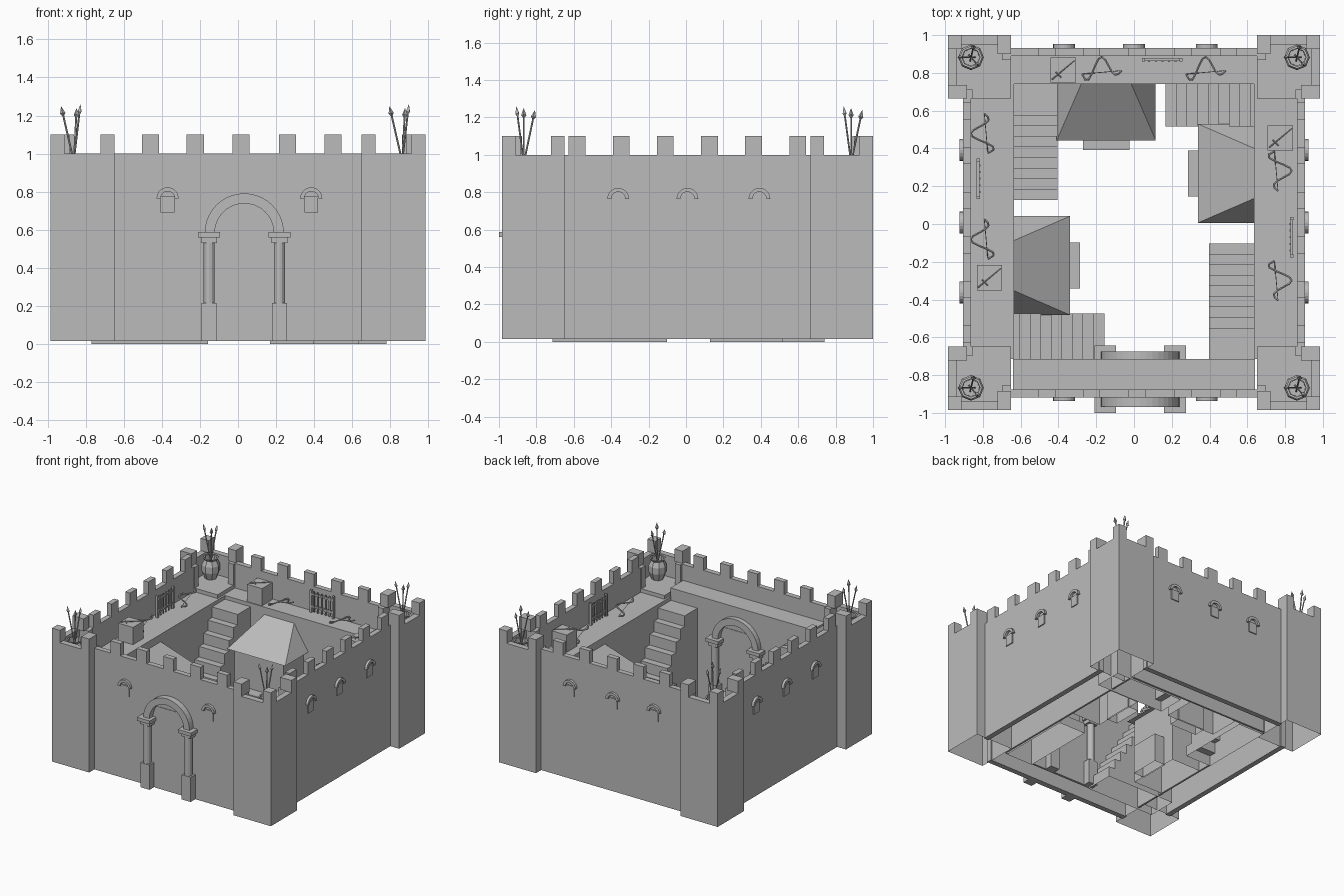
import bpy, bmesh, math
from mathutils import Matrix, Vector

if "Cube" in bpy.data.objects:
    bpy.data.objects.remove(bpy.data.objects["Cube"], do_unlink=True)

stone = bpy.data.materials.new("grey stone")
stone.use_nodes = True
GREY = (0.5, 0.5, 0.5, 1)
stone.diffuse_color = GREY
stone.node_tree.nodes["Principled BSDF"].inputs["Base Color"].default_value = GREY

BASE, DECK, GATE_DECK, TOP = 0.015, 0.8, 0.87, 1.0
FLOOR = DECK + 0.03  # tower floor
CY = 0.0075  # centre of the walls in y


def finish(name, bm, matrix):
    bmesh.ops.recalc_face_normals(bm, faces=bm.faces)
    mesh = bpy.data.meshes.new(name)
    bm.to_mesh(mesh)
    bm.free()
    mesh.materials.append(stone)
    obj = bpy.data.objects.new(name, mesh)
    bpy.context.collection.objects.link(obj)
    obj.matrix_world = matrix


def frame(x, y, turn, z=0):
    """Local axes: x outwards, y along, turned by quarter turns."""
    return Matrix.Translation((x, y, z)) @ Matrix.Rotation(turn * math.pi / 2, 4, 'Z')


def add_box(bm, x, y, z, closed=True):
    size = Vector((x[1] - x[0], y[1] - y[0], z[1] - z[0]))
    mid = Vector((sum(x), sum(y), sum(z))) / 2
    new = bmesh.ops.create_cube(bm, size=1, matrix=Matrix.Translation(mid) @ Matrix.Diagonal(size).to_4x4())
    if not closed:
        faces = {f for v in new["verts"] for f in v.link_faces}
        low = min(faces, key=lambda f: f.calc_center_median().z)
        bmesh.ops.delete(bm, geom=[low], context='FACES_ONLY')


def boxes(name, items, matrix=Matrix(), closed=True):
    bm = bmesh.new()
    for item in items:
        add_box(bm, *item, closed=closed)
    finish(name, bm, matrix)


def add_rod(bm, a, b, r1, r2, sides=6):
    a, b = Vector(a), Vector(b)
    rot = (b - a).to_track_quat('Z', 'Y').to_matrix().to_4x4()
    bmesh.ops.create_cone(bm, cap_ends=True, segments=sides, radius1=r1, radius2=r2,
                          depth=(b - a).length, matrix=Matrix.Translation((a + b) / 2) @ rot)


def add_prism(bm, points, depth):
    """Extrude an outline given in local y, z from x = 0 to x = depth."""
    face = bm.faces.new([bm.verts.new((0, y, z)) for y, z in points])
    new = bmesh.ops.extrude_face_region(bm, geom=[face])["geom"]
    bmesh.ops.translate(bm, vec=(depth, 0, 0), verts=[g for g in new if isinstance(g, bmesh.types.BMVert)])


def arc(r, z, n=16):
    return [(r * math.cos(math.pi * i / n), z + r * math.sin(math.pi * i / n)) for i in range(n + 1)]


# Curtain walls with merlons: outward quarter turn, offset, half length, merlon positions
five = [-0.46, -0.225, 0.015, 0.26, 0.5]
six = [(i - 2.5) * 0.236 for i in range(6)]
for name, turn, dist, half, spots in (("right", 2, 0.905, 0.67, six), ("back", 1, 0.925, 0.66, five),
                                      ("left", 0, 0.905, 0.67, six), ("front", 3, 0.925, 0.66, five)):
    sign = -1 if turn in (1, 2) else 1
    wall = [((dist - 0.042, dist), (-half, half), (BASE, TOP))]
    wall += [((dist - 0.042, dist), (sign * s - 0.045, sign * s + 0.045), (TOP, 1.1)) for s in spots]
    boxes(name + "_wall", wall, frame(0, CY, turn))
    # Arched windows
    for s in (-0.37, 0, 0.385):
        if name == "front" and s == 0:
            continue
        bm = bmesh.new()
        add_prism(bm, arc(0.058, 0.765, 10) + arc(0.037, 0.765, 10)[::-1], 0.02)
        add_box(bm, (0, 0.008), (-0.036, 0.036), (0.69, 0.775))
        finish(name + "_window", bm, frame(0, CY, turn) @ Matrix.Translation((dist, sign * s, 0)))

# Walkways and courtyard walls
for side, s in (("left", 1), ("right", -1)):
    edge = sorted((0.635 * s, 0.875 * s))
    inner = sorted((0.635 * s, 0.65 * s))
    boxes(side + "_walkway", [(edge, (-0.66, 0.74), (DECK - 0.015, DECK)),
                              (inner, (-0.715, 0.74), (BASE, DECK))])
boxes("back_walkway", [((-0.66, 0.66), (0.74, 0.9), (DECK - 0.015, DECK)),
                       ((-0.635, 0.635), (0.74, 0.755), (BASE, DECK))])
boxes("front_walkway", [((-0.64, 0.64), (-0.89, -0.715), (GATE_DECK - 0.015, GATE_DECK)),
                        ((-0.64, 0.64), (-0.73, -0.715), (BASE, GATE_DECK))])

# Corner towers, with parapets on the two outer sides; local +x and +y point outwards
T = 0.335
for i, (sx, sy) in enumerate(((1, 1), (-1, 1), (-1, -1), (1, -1))):
    place = frame(sx * 0.65, CY + sy * 0.657, i)
    boxes("tower", [((0, T), (0, T), (BASE, FLOOR))], place, closed=False)
    w, m = 0.048, 0.072
    parts = [((T - w, T), (0, T), (FLOOR, TOP)), ((0, T - w), (T - w, T), (FLOOR, TOP)),
             ((0, w), (T - 0.13, T - w), (FLOOR, TOP)), ((T - 0.13, T - w), (0, w), (FLOOR, TOP)),
             ((T - m, T), (T - m, T), (TOP, 1.1)), ((T - 0.1, T), (0, m), (TOP, 1.1)),
             ((0, m), (T - 0.1, T), (TOP, 1.1))]
    boxes("tower_parapet", parts, place)

    # Storage pot with spears
    spot = frame(sx * 0.863, CY + sy * 0.875, 0, FLOOR)
    bm = bmesh.new()
    rings = []
    for r, z in ((0.045, 0), (0.068, 0.06), (0.068, 0.11), (0.05, 0.15), (0.06, 0.165), (0.048, 0.165), (0.045, 0.03)):
        rings.append([bm.verts.new((r * math.cos(k * math.pi / 4), r * math.sin(k * math.pi / 4), z)) for k in range(8)])
    for lo, hi in zip(rings, rings[1:]):
        for k in range(8):
            bm.faces.new((lo[k], lo[k - 1], hi[k - 1], hi[k]))
    bm.faces.new(rings[0])
    bm.faces.new(rings[-1])
    finish("pot", bm, spot)
    bm = bmesh.new()
    for x, y, h in ((-0.067, 0.0, 0.42), (0.015, 0.06, 0.41), (0.035, -0.04, 0.43)):
        foot, tip = Vector((-x * 0.3, -y * 0.3, 0.04)), Vector((x, y, h))
        neck, mid = foot.lerp(tip, 0.86), foot.lerp(tip, 0.9)
        add_rod(bm, foot, neck, 0.005, 0.005)
        add_rod(bm, neck, mid, 0.004, 0.014, 4)
        add_rod(bm, mid, tip, 0.014, 0, 4)
    finish("spears", bm, spot)

# Four staircases: local x runs down the flight, local y across it
for x, y, turn, width in ((-0.635, 0.74, 3, 0.23), (-0.77, -0.715, 0, 0.24),
                          (0.637, -0.715, 1, 0.24), (0.78, 0.74, 2, 0.225)):
    bm = bmesh.new()
    outline, u, h = [(0, 0)], 0, DECK - 0.03
    for k in range(9):
        outline.append((u, h))
        u += 0.165 if k == 0 else 0.056
        outline.append((u, h))
        h -= (DECK - 0.03) / 9
    outline.append((u, 0))
    add_prism(bm, outline, width)
    bmesh.ops.delete(bm, geom=[f for f in bm.faces if f.calc_center_median().z < 0.001], context='FACES_ONLY')
    # Swap the extrusion axis with the run of the steps
    bmesh.ops.transform(bm, verts=bm.verts, matrix=Matrix(((0, 1, 0, 0), (1, 0, 0, 0), (0, 0, 1, 0), (0, 0, 0, 1))))
    finish("staircase", bm, frame(x, y, turn))

# Three lean-to houses: local x points into the courtyard
for x, y, turn in ((-0.147, 0.74, 3), (0.635, 0.268, 2), (-0.635, -0.22, 0)):
    place = frame(x, y, turn)
    boxes("house_walls", [((0, 0.26), (-0.22, 0.22), (BASE, 0.55))], place, closed=False)
    boxes("house_counter", [((0.25, 0.348), (-0.122, 0.122), (BASE, 0.25))], place, closed=False)
    bm = bmesh.new()
    eave = [bm.verts.new(p) for p in ((0, -0.262, 0.54), (0.297, -0.262, 0.54), (0.297, 0.262, 0.54), (0, 0.262, 0.54))]
    ridge = [bm.verts.new((0, s * 0.133, 0.74)) for s in (-1, 1)]
    for f in ((eave[0], eave[1], ridge[0]), (eave[1], eave[2], ridge[1], ridge[0]), (eave[2], eave[3], ridge[1]), eave):
        bm.faces.new(f)
    finish("house_roof", bm, place)

# Gate surround, outside and inside
for name, y, turn, depth in (("outer", CY - 0.925, 3, 0.05), ("inner", -0.715, 1, 0.04)):
    place = frame(0.033, y, turn)
    bm = bmesh.new()
    add_prism(bm, arc(0.208, 0.583, 20) + arc(0.155, 0.583, 20)[::-1], depth)
    finish("gate_arch_" + name, bm, place)
    boxes("gate_door_" + name, [((0, 0.004), (-0.135, 0.135), (BASE, 0.68))], place)
    bm = bmesh.new()
    for s in (-1, 1):
        c = s * 0.185
        add_rod(bm, (0.03, c, 0.2), (0.03, c, 0.54), 0.029, 0.029, 12)
        add_box(bm, (0, 0.06), (c - 0.04, c + 0.04), (BASE, 0.215))
        add_box(bm, (0, 0.062), (c - 0.042, c + 0.042), (0.53, 0.565))
        add_box(bm, (0, depth + 0.0325), (c - 0.058, c + 0.058), (0.56, 0.588))
    finish("gate_columns_" + name, bm, place)

# Crates with a dagger on the lid
for x, y in ((-0.765, -0.285), (-0.375, 0.815), (0.775, 0.455)):
    place = frame(x, y, 0, DECK)
    boxes("crate", [((-0.067, 0.067), (-0.067, 0.067), (0, 0.14))], place)
    bm = bmesh.new()
    add_rod(bm, (-0.06, -0.05, 0.145), (0.06, 0.05, 0.145), 0.004, 0.002, 4)
    add_rod(bm, (-0.04, -0.01, 0.145), (-0.01, -0.04, 0.145), 0.004, 0.004, 4)
    finish("dagger", bm, place)

# Weapon racks against the walls: local x points to the wall
for x, y, turn in ((0.15, 0.87, 1), (-0.825, 0.24, 2), (0.835, -0.07, 0)):
    rack = [((-0.008, 0.008), (-0.105, 0.105), (z, z + 0.016)) for z in (0.04, 0.14)]
    rack += [((-0.01, 0.01), (s * 0.1 - 0.008, s * 0.1 + 0.008), (0, 0.18)) for s in (-1, 1)]
    rack += [((-0.012, -0.004), (k * 0.035 - 0.005, k * 0.035 + 0.005), (0.01, 0.175)) for k in (-2, -1, 0, 1, 2)]
    boxes("weapon_rack", rack, frame(x, y, turn, DECK))

# Recurve bows lying on the walkways beside the racks
for x, y, turn in ((-0.17, 0.83, 0), (0.38, 0.83, 0), (-0.81, 0.48, 1),
                   (-0.81, -0.08, 1), (0.78, 0.28, 3), (0.78, -0.3, 3)):
    bm = bmesh.new()
    pts = []
    for k in range(13):
        t = k / 6 - 1
        pts.append(Vector((t * 0.105, 0.055 * math.cos(t * 4.2) * (1 - 0.35 * t), 0.012 + 0.03 * (t + 1))))
    for a, b in zip(pts, pts[1:]):
        add_rod(bm, a, b, 0.006, 0.006)
    add_rod(bm, pts[0], pts[-1], 0.002, 0.002, 4)
    finish("bow", bm, frame(x, y, turn, DECK))
